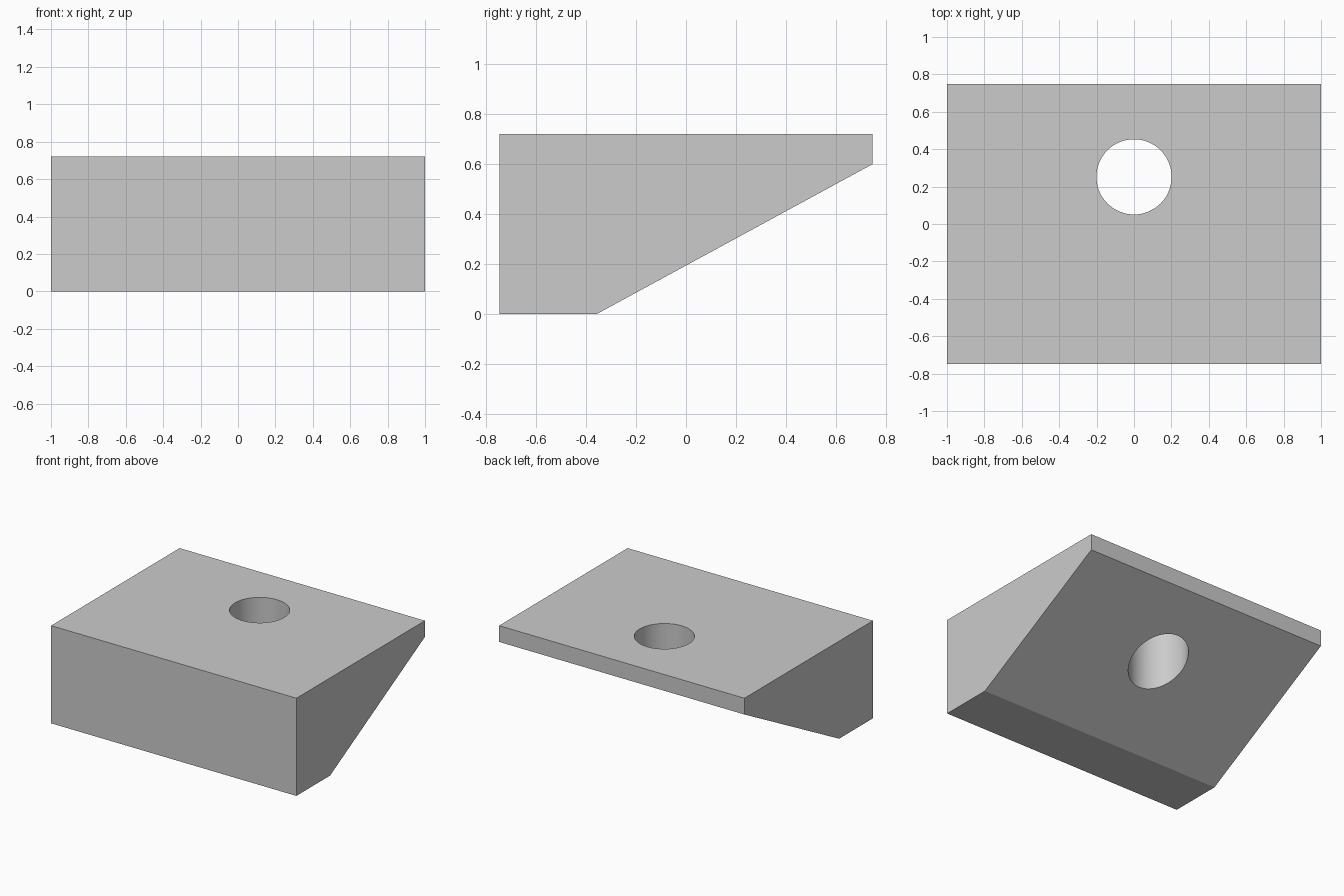
import bpy, bmesh

if "Cube" in bpy.data.objects:
    bpy.data.objects.remove(bpy.data.objects["Cube"])

# Wedge block: side profile (y, z) extruded along x
profile = [(-0.748, 0), (-0.356, 0), (0.748, 0.6), (0.748, 0.72), (-0.748, 0.72)]
bm = bmesh.new()
face = bm.faces.new([bm.verts.new((-1, y, z)) for y, z in profile])
ext = bmesh.ops.extrude_face_region(bm, geom=[face])
verts = [g for g in ext["geom"] if isinstance(g, bmesh.types.BMVert)]
bmesh.ops.translate(bm, verts=verts, vec=(2, 0, 0))
bmesh.ops.recalc_face_normals(bm, faces=bm.faces[:])
mesh = bpy.data.meshes.new("wedge_block")
bm.to_mesh(mesh)
bm.free()
block = bpy.data.objects.new("wedge_block", mesh)
bpy.context.collection.objects.link(block)

# Vertical through hole
bpy.ops.mesh.primitive_cylinder_add(vertices=64, radius=0.201, depth=2, location=(0, 0.252, 0.4))
cutter = bpy.context.object
cutter.name = "hole_cutter"

cut = block.modifiers.new("through_hole", "BOOLEAN")
cut.operation = "DIFFERENCE"
cut.solver = "EXACT"
cut.object = cutter

# Apply the cut, remove the helper, smooth the bore
bpy.ops.object.select_all(action="DESELECT")
block.select_set(True)
bpy.context.view_layer.objects.active = block
bpy.ops.object.modifier_apply(modifier=cut.name)
bpy.data.objects.remove(cutter)
bpy.ops.object.shade_smooth_by_angle(angle=0.4)
